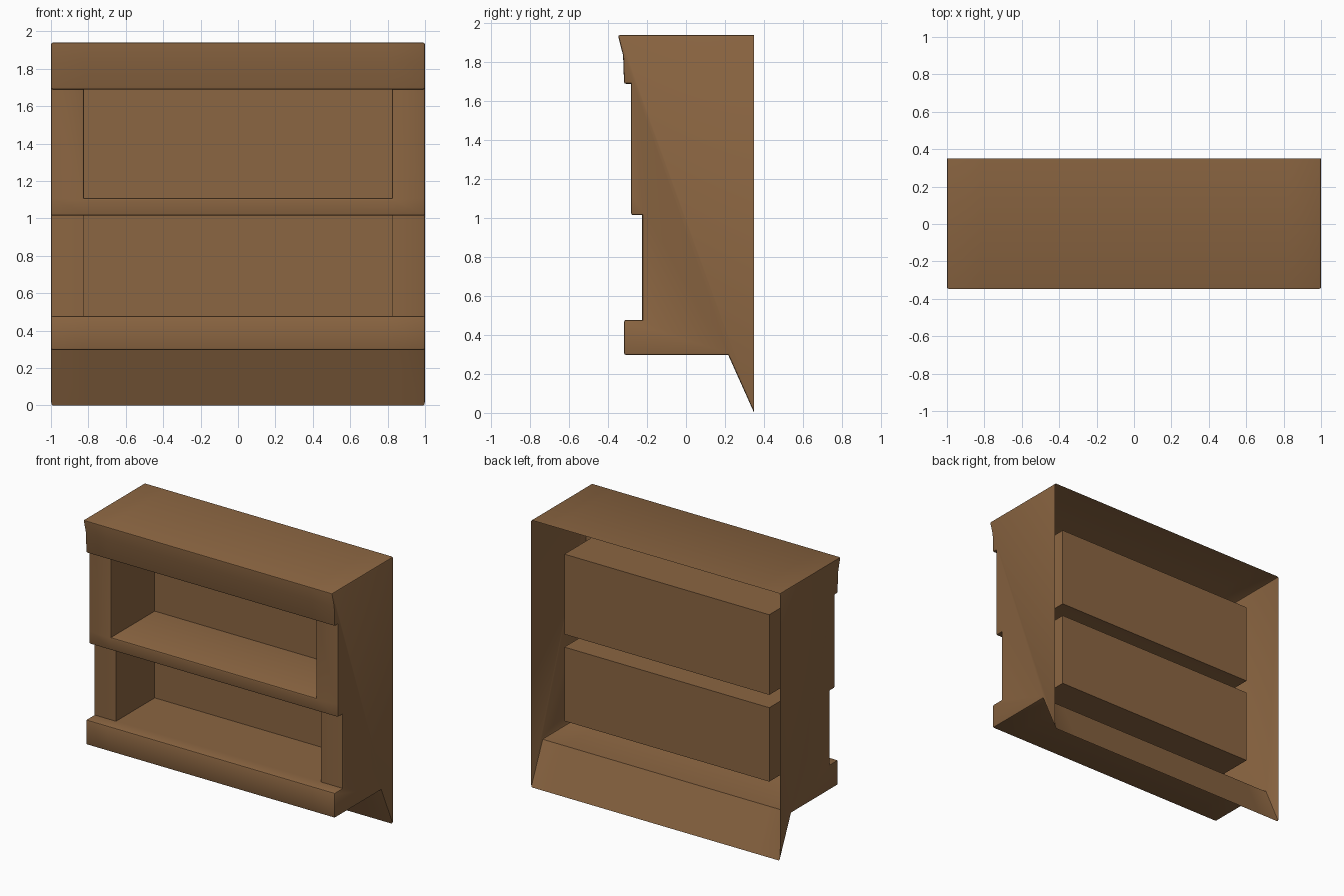
import bpy, bmesh, math

if "Cube" in bpy.data.objects:
    bpy.data.objects.remove(bpy.data.objects["Cube"])

# Side outline (y, z) from top back, down the front, to the bottom back
PROFILE = [(0.35, 1.94), (-0.35, 1.94), (-0.323, 1.835), (-0.318, 1.69),
           (-0.282, 1.69), (-0.282, 1.108), (-0.282, 1.015), (-0.225, 1.015),
           (-0.225, 0.478), (-0.318, 0.478), (-0.318, 0.297), (0.217, 0.297),
           (0.35, 0.0)]
COLUMNS = [-1.0, -0.823, 0.823, 1.0]
UPPER, LOWER = 4, 7          # outline segments opened into niches
NICHE_BACK = 0.22

wood = bpy.data.materials.new("brown_wood")
wood.diffuse_color = (0.26, 0.132, 0.054, 1)
wood.use_nodes = True
wood.node_tree.nodes["Principled BSDF"].inputs["Base Color"].default_value = wood.diffuse_color

# Open-backed shell: outline swept across the columns, closed by side panels
bm = bmesh.new()
rows = [[bm.verts.new((x, y, z)) for y, z in PROFILE] for x in COLUMNS]
niche_faces = []
for c in range(3):
    for i in range(len(PROFILE) - 1):
        a, b = rows[c], rows[c + 1]
        f = bm.faces.new((a[i], a[i + 1], b[i + 1], b[i]))
        if c == 1 and i in (UPPER, LOWER):
            niche_faces.append(f)
bm.faces.new(rows[0][::-1])
bm.faces.new(rows[3])

# Shelf niches pushed back from the front
for f in niche_faces:
    ring = list(f.verts)
    deep = [bm.verts.new((v.co.x, NICHE_BACK, v.co.z)) for v in ring]
    bm.faces.remove(f)
    for k in range(4):
        n = (k + 1) % 4
        bm.faces.new((ring[k], ring[n], deep[n], deep[k]))
    bm.faces.new(deep)

# Consistent outward normals
bmesh.ops.recalc_face_normals(bm, faces=bm.faces)
bm.normal_update()
top = max(bm.faces, key=lambda f: f.calc_center_median().z)
if top.normal.z < 0:
    bmesh.ops.reverse_faces(bm, faces=bm.faces)
    bm.normal_update()


def worn(e):
    """Outer corners are softened, except the lower niche's uprights."""
    if len(e.link_faces) != 2 or e.calc_face_angle_signed() < 0.3:
        return False
    mid = (e.verts[0].co + e.verts[1].co) / 2
    return not (abs(abs(mid.x) - 0.823) < 0.01 and mid.z < 1.0)


# Softened edges
bmesh.ops.bevel(bm, geom=[e for e in bm.edges if worn(e)], offset=0.01,
                offset_type='OFFSET', segments=2, profile=0.5,
                affect='EDGES', clamp_overlap=True)

mesh = bpy.data.meshes.new("shelf_cabinet")
bm.to_mesh(mesh)
bm.free()
mesh.materials.append(wood)
cabinet = bpy.data.objects.new("shelf_cabinet", mesh)
bpy.context.collection.objects.link(cabinet)
bpy.context.view_layer.objects.active = cabinet
cabinet.select_set(True)
bpy.ops.object.shade_smooth_by_angle(angle=math.radians(30))
